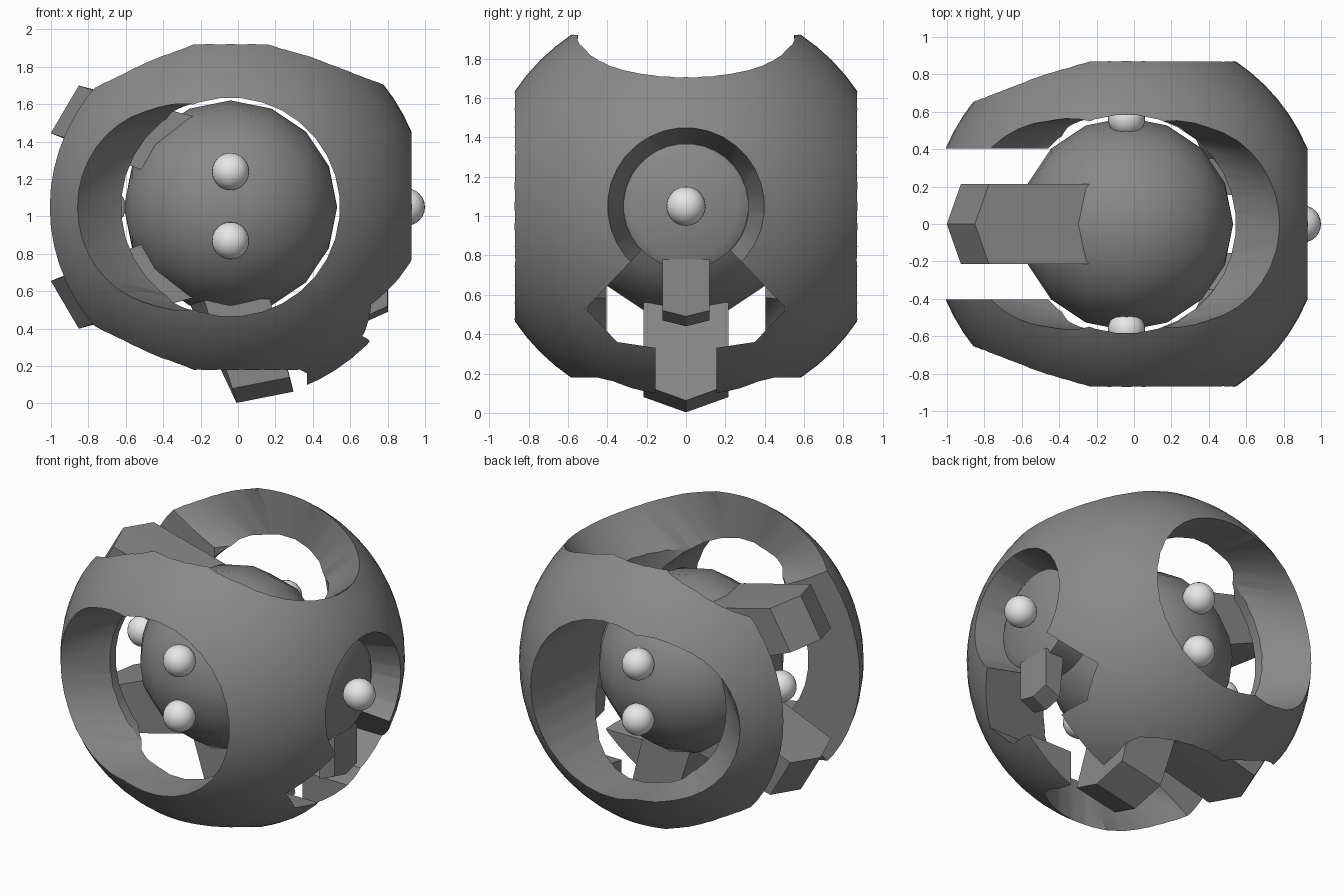
import bpy, bmesh, math
from mathutils import Vector, Matrix

if "Cube" in bpy.data.objects:
    bpy.data.objects.remove(bpy.data.objects["Cube"])

C = Vector((-0.04, 0, 1.05))   # centre of the globe


def material(name, v):
    m = bpy.data.materials.new(name)
    m.diffuse_color = (v, v, v, 1)
    m.use_nodes = True
    m.node_tree.nodes["Principled BSDF"].inputs["Base Color"].default_value = m.diffuse_color
    return m


GREY = material("dark grey", 0.25)
LIGHT = material("light grey", 0.8)


def finish(name, bm, mat=GREY):
    bmesh.ops.recalc_face_normals(bm, faces=bm.faces)
    me = bpy.data.meshes.new(name)
    bm.to_mesh(me)
    bm.free()
    me.materials.append(mat)
    ob = bpy.data.objects.new(name, me)
    ob.location = C
    bpy.context.collection.objects.link(ob)
    return ob


def smooth(ob, deg=30):
    bpy.ops.object.select_all(action='DESELECT')
    bpy.context.view_layer.objects.active = ob
    ob.select_set(True)
    bpy.ops.object.shade_smooth_by_angle(angle=math.radians(deg))


UP = Matrix.Identity(3)
FRONT = Matrix.Rotation(math.pi / 2, 3, 'X')
BACK = Matrix.Rotation(-math.pi / 2, 3, 'X')
DOWN = Matrix.Rotation(math.pi, 3, 'X')
RIGHT = Matrix.Rotation(math.pi / 2, 3, 'Y')


def sphere(name, r, pos=(0, 0, 0), seg=32, mat=GREY, rot=UP):
    bm = bmesh.new()
    bmesh.ops.create_uvsphere(bm, u_segments=seg, v_segments=seg // 2, radius=r,
                              matrix=Matrix.Translation(pos) @ rot.to_4x4())
    return finish(name, bm, mat)


def hull(name, pts):
    bm = bmesh.new()
    for p in pts:
        bm.verts.new(p)
    res = bmesh.ops.convex_hull(bm, input=bm.verts)
    loose = {g for g in res["geom_interior"] + res["geom_unused"]
             if isinstance(g, bmesh.types.BMVert)}
    bmesh.ops.delete(bm, geom=list(loose), context='VERTS')
    return finish(name, bm)


def ring(r, d, rot, n=32):
    return [rot @ Vector((r * math.cos(2 * math.pi * (i + .5) / n),
                          r * math.sin(2 * math.pi * (i + .5) / n), d)) for i in range(n)]


def flare(base, tilt, r, n):
    """Opening that widens sideways from the round bore to a tilted outer ring."""
    t = base @ Matrix.Rotation(math.radians(tilt), 3, 'Y')
    d = math.sqrt(1.045 ** 2 - r * r)
    return hull("flare_cutter", ring(.575, .46, base, n) + ring(r, d, t, n)
                + ring(r * 1.01, 1.25, t, n))


def box(x0, x1, y, z0, z1):
    return hull("slot_cutter", [(a, b, c) for a in (x0, x1) for b in (-y, y) for c in (z0, z1)])


def measure(me):
    bm = bmesh.new()
    bm.from_mesh(me)
    vol = bm.calc_volume()
    reach = max((v.co.length for v in bm.verts), default=9)
    bm.free()
    return vol, reach


def carve(ob, cutter):
    """Subtract the cutter, keeping only a result that stays inside the globe."""
    before = measure(ob.data)[0]
    for solver in ('MANIFOLD', 'EXACT', 'FLOAT'):
        m = ob.modifiers.new("cut", 'BOOLEAN')
        m.object, m.operation, m.solver = cutter, 'DIFFERENCE', solver
        bpy.context.view_layer.update()
        graph = bpy.context.evaluated_depsgraph_get()
        me = bpy.data.meshes.new_from_object(ob.evaluated_get(graph))
        ob.modifiers.clear()
        vol, reach = measure(me)
        if reach < 1.06 and .2 * before < vol < before - 1e-5:
            ob.data = me
            break
    bpy.data.objects.remove(cutter)


# outer shell
shell = sphere("outer_shell", 1.048, seg=64)

# void, bores, flared openings, left slot, right socket and its notch
for c in (
    sphere("void_cutter", .587),
    hull("bore_cutter", ring(.585, -1.3, FRONT) + ring(.585, 1.3, FRONT)),
    hull("top_bore_cutter", ring(.585, 0, UP) + ring(.585, 1.3, UP)),
    hull("bottom_bore_cutter", [Vector((min(p.x, .41), p.y, p.z))
                                for p in ring(.585, -.01, DOWN) + ring(.585, 1.3, DOWN)]),
    flare(UP, 21, .53, 35), flare(UP, -26, .55, 37), flare(DOWN, -26, .55, 37),
    flare(FRONT, -21, .53, 39), flare(BACK, -21, .53, 39),
    box(-1.3, 0, .405, -1.3, 1.3),
    box(.3, 1.2, .155, -1.3, -.3),
    hull("socket_cutter", ring(.32, .6, RIGHT) + ring(.32, .84, RIGHT)
         + ring(.4, .975, RIGHT) + ring(.41, 1.2, RIGHT)),
    hull("notch_cutter", [(x, s * y, z) for x in (.3, 1.3) for s in (-1, 1)
                          for y, z in ((.01, 0), (.51, -.52), (.35, -.69), (.15, -.72))]),
):
    carve(shell, c)
shell.data.materials.clear()
shell.data.materials.append(GREY)
for p in shell.data.polygons:
    p.material_index = 0
smooth(shell)

# inner core, poles left and right
smooth(sphere("core", .57, seg=16, rot=RIGHT), 40)


def strut(name, quad, half, tip, ridge=None):
    """Block with a ridged outer end; quad = inner a, inner b, outer b, outer a."""
    q = [Vector(p) for p in quad]
    out = ((q[2] + q[3]) - (q[0] + q[1])).normalized() * tip
    middle = [Vector(ridge) if ridge else q[0], q[1], q[2] + out, q[3] + out]
    bm = bmesh.new()
    rows = [[bm.verts.new((p.x, y, p.y)) for p in pts]
            for y, pts in ((-half, q), (0, middle), (half, q))]
    for a, b in zip(rows, rows[1:]):
        for i in range(4):
            j = (i + 1) % 4
            bm.faces.new((a[i], a[j], b[j], b[i]))
    bm.faces.new(rows[0])
    bm.faces.new(rows[2])
    return finish(name, bm)


# struts around the core
left = [(-.2, .485), (-.48, .2), (-.885, .37), (-.735, .625)]
strut("upper_left_strut", left, .215, .08)
strut("lower_left_strut", [(x, -z) for x, z in left], .215, .08)
strut("bottom_strut", [(-.14, -.5), (.21, -.49), (.315, -.91), (.01, -.97)], .215, .08,
      (-.24, -.47))
strut("socket_strut", [(.70, -.27), (.84, -.27), (.84, -.53), (.73, -.58)], .12, .03)

# plug seated in the right socket
smooth(hull("socket_plug", ring(.318, .6, RIGHT) + ring(.318, .81, RIGHT)
            + ring(.27, .84, RIGHT)), 50)

# light knobs on the core and plug
for name, pos in (("front_upper_knob", (0, -.565, .19)), ("front_lower_knob", (0, -.565, -.18)),
                  ("back_upper_knob", (0, .565, .19)), ("back_lower_knob", (0, .565, -.18)),
                  ("left_knob", (-.66, 0, 0)), ("right_knob", (.94, 0, 0))):
    smooth(sphere(name, .1, pos, 24, LIGHT), 60)
